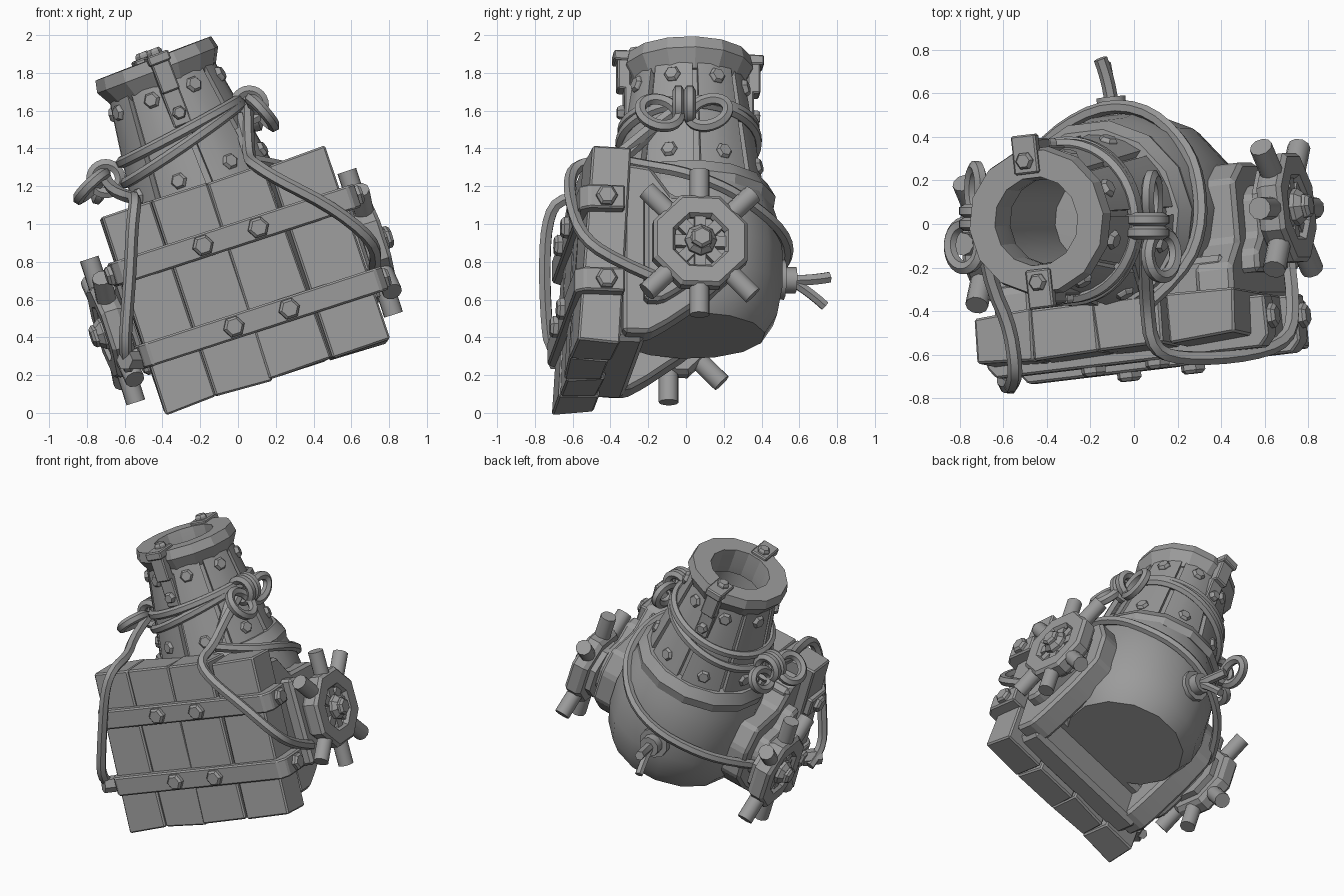
import bpy, bmesh, math, random
from mathutils import Matrix, Vector

if "Cube" in bpy.data.objects:
    bpy.data.objects.remove(bpy.data.objects["Cube"])
random.seed(4)
T, TAU = Matrix.Translation, math.tau


def rot(deg, axis):
    return Matrix.Rotation(math.radians(deg), 4, axis)


# Whole mortar leans and is slightly yawed; the barrel leans a little more
BODY = rot(-18, 'Y') @ T((.22, .02, 0)) @ rot(6.5, 'Z')
BARREL = BODY @ T((0, 0, .64)) @ rot(-3, 'Y') @ T((0, 0, -.64))
IDENT = Matrix.Identity(4)

iron = bpy.data.materials.new("iron grey")
iron.use_nodes = True
iron.diffuse_color = (.33, .33, .33, 1)
iron.node_tree.nodes["Principled BSDF"].inputs["Base Color"].default_value = (.33, .33, .33, 1)


def smooth(ob, angle):
    bpy.ops.object.select_all(action='DESELECT')
    ob.select_set(True)
    bpy.context.view_layer.objects.active = ob
    bpy.ops.object.shade_smooth_by_angle(angle=math.radians(angle))


def finish(name, bm, mat, angle=25):
    bmesh.ops.remove_doubles(bm, verts=bm.verts, dist=.0005)
    bmesh.ops.recalc_face_normals(bm, faces=bm.faces)
    bm.transform(mat)
    me = bpy.data.meshes.new(name)
    bm.to_mesh(me)
    bm.free()
    me.materials.append(iron)
    ob = bpy.data.objects.new(name, me)
    bpy.context.collection.objects.link(ob)
    smooth(ob, angle)


def lathe(name, profile, n, mat, closed=False, start=0.0, sweep=TAU, angle=25):
    """Turn (radius, height) points about z; a partial sweep gets end caps."""
    bm = bmesh.new()
    full = sweep >= TAU - .001
    rings = []
    for i in range(n if full else n + 1):
        a = start + sweep * i / n
        rings.append([bm.verts.new((r * math.cos(a), r * math.sin(a), z)) for r, z in profile])
    m = len(profile)
    for i in range(n):
        a, b = rings[i], rings[(i + 1) % len(rings)]
        for j in range(m if closed else m - 1):
            k = (j + 1) % m
            bm.faces.new((a[j], b[j], b[k], a[k]))
    if not full:
        bm.faces.new(rings[0])
        bm.faces.new(rings[-1])
    finish(name, bm, mat, angle)


def prism(name, pts, lo, hi, mat, bevel=0.0, jitter=0.0):
    bm = bmesh.new()
    a = [bm.verts.new((x, y, lo)) for x, y in pts]
    b = [bm.verts.new((x, y, hi)) for x, y in pts]
    bm.faces.new(a)
    bm.faces.new(b)
    for i in range(len(pts)):
        k = (i + 1) % len(pts)
        bm.faces.new((a[i], a[k], b[k], b[i]))
    for v in bm.verts:
        v.co += Vector([random.uniform(-jitter, jitter) for _ in range(3)])
    bmesh.ops.recalc_face_normals(bm, faces=bm.faces)
    if bevel:
        bmesh.ops.bevel(bm, geom=bm.edges[:], offset=bevel, segments=1, affect='EDGES')
    finish(name, bm, mat, 10)


def box(name, x0, x1, y0, y1, z0, z1, mat, **kw):
    prism(name, [(x0, y0), (x1, y0), (x1, y1), (x0, y1)], z0, z1, mat, **kw)


def facing(pos, direction):
    return T(pos) @ Vector(direction).to_track_quat('Z', 'Y').to_matrix().to_4x4()


def bolt(name, pos, direction, base, r=.05):
    lathe(name, [(0, -.02), (r, -.02), (r, .02), (r * .75, .035), (0, .035)], 6,
          base @ facing(pos, direction), angle=10)


def rod(name, p, q, r, base, n=10):
    p, q = Vector(p), Vector(q)
    length = (q - p).length
    lathe(name, [(0, 0), (r, 0), (r, length), (0, length)], n, base @ facing(p, q - p), angle=40)


def rope(name, pts, r=.034, base=IDENT, cyclic=False):
    cu = bpy.data.curves.new(name, 'CURVE')
    cu.dimensions = '3D'
    cu.bevel_depth, cu.bevel_resolution, cu.use_fill_caps = r, 1, True
    sp = cu.splines.new('NURBS')
    sp.points.add(len(pts) - 1)
    for point, co in zip(sp.points, pts):
        point.co = (*(base @ Vector(co)), 1)
    sp.order_u, sp.resolution_u = 3, 3
    sp.use_endpoint_u, sp.use_cyclic_u = not cyclic, cyclic
    cu.materials.append(iron)
    ob = bpy.data.objects.new(name, cu)
    bpy.context.collection.objects.link(ob)
    bpy.ops.object.select_all(action='DESELECT')
    ob.select_set(True)
    bpy.context.view_layer.objects.active = ob
    bpy.ops.object.convert(target='MESH')
    smooth(ob, 50)


def rope_loop(name, centre, a, b):
    c, a, b = Vector(centre), Vector(a), Vector(b)
    rope(name, [c + a * math.cos(TAU * i / 8) + b * math.sin(TAU * i / 8) for i in range(8)],
         .032, cyclic=True)


# Round powder chamber and its collar
lathe("chamber", [(0, .36), (.40, .36), (.465, .46), (.495, .62), (.495, .8), (.47, .98),
                  (.42, 1.13), (0, 1.16)], 14, BODY, angle=35)
lathe("collar", [(.36, 1.06), (.45, 1.06), (.46, 1.12), (.42, 1.19), (.36, 1.19)], 14, BARREL, closed=True)

# Hollow barrel core, staves and muzzle ring
lathe("barrel_core", [(.37, 1.1), (.272, 1.8), (.22, 1.86), (.2, 1.0), (0, .98)], 16, BARREL)
for i in range(8):
    lathe(f"stave_{i}", [(.33, 1.12), (.405, 1.12), (.298, 1.8), (.25, 1.8)], 3, BARREL, closed=True,
          start=TAU * (i + .06) / 8, sweep=TAU * .88 / 8, angle=15)
    a = TAU * (i + .5) / 8
    d = Vector((math.cos(a), math.sin(a), .16))
    for row, w, r in (("upper", 1.72, .298), ("lower", 1.27, .365)):
        bolt(f"{row}_barrel_bolt_{i}", (r * d.x, r * d.y, w), d, BARREL, .045)
lathe("muzzle_ring", [(.2, 1.74), (.29, 1.76), (.345, 1.86), (.33, 1.925), (.205, 1.925), (.195, 1.8)],
      14, BARREL, closed=True, angle=15)

# Clips over the muzzle, front and back
for side, turn in (("front", 0), ("back", 180)):
    m = BARREL @ T((-.015, 0, 0)) @ rot(turn, 'Z')
    box(f"{side}_clip_top", -.06, .06, -.4, -.22, 1.89, 1.945, m, bevel=.008)
    box(f"{side}_clip_arm", -.05, .05, -.38, -.31, 1.73, 1.92, m, bevel=.008)
    box(f"{side}_clip_strap", -.05, .05, -.345, -.27, 1.54, 1.76, m, bevel=.008)
    bolt(f"{side}_clip_top_bolt", (0, -.28, 1.94), (0, 0, 1), m, .042)
    bolt(f"{side}_clip_strap_bolt", (0, -.345, 1.61), (0, -1, 0), m, .038)

# Timber planks on the front, leaning back slightly
to_side = Matrix(((0, 0, 1, 0), (1, 0, 0, 0), (0, 1, 0, 0), (0, 0, 0, 1)))
edges = [-.66, -.37, -.07, .26, .61]
for i in range(4):
    prism(f"plank_{i}", [(-.66, .115), (-.45, .115), (-.38, 1.2), (-.595, 1.2)],
          edges[i] + .003, edges[i + 1] - .003, BODY @ to_side, bevel=.01, jitter=.014)
box("rear_beam", -.58, .54, -.42, -.22, .36, 1.08, BODY, bevel=.03)
box("foot_beam", -.52, .5, -.48, -.29, .16, .42, BODY, bevel=.03)

# Iron bands with bolts
for name, w, y, shift in (("lower", .44, -.685, 0), ("upper", .9, -.66, -.02)):
    prism(f"{name}_band", [(-.69, -.42), (-.69, y + .05), (-.65, y), (.63, y), (.675, y + .05), (.675, -.42)],
          w - .065, w + .065, BODY, bevel=.01)
    for x in (-.18, .13):
        bolt(f"{name}_band_bolt", (x + shift, y - .005, w), (0, -1, 0), BODY, .058)
    for x in (-.69, .675):
        bolt(f"{name}_side_bolt", (x, -.52, w), (x, 0, 0), BODY, .058)

# Side cheeks, hand wheels and pegs
outer = [(-.42, .18), (-.42, 1.12), (-.27, 1.1), (-.16, .95), (.12, .93), (.2, .78), (.2, .56),
         (.04, .4), (-.18, .24), (-.28, .18)]
inner = [(y * .65 - .04, w * .65 + .22) for y, w in outer]
for side, s in (("left", 1), ("right", -1)):
    for part, shape, x0, x1 in (("cheek", outer, .4, .58), ("cheek_pad", inner, .55, .66)):
        prism(f"{side}_{part}", shape, min(s * x0, s * x1), max(s * x0, s * x1), BODY @ to_side, bevel=.02)
    wheel = BODY @ T((s * .665, -.03, .64 if s > 0 else .62)) @ rot(90 * s, 'Y')
    lathe(f"{side}_wheel", [(.16, 0), (.25, 0), (.27, .03), (.27, .1), (.25, .12), (.16, .12), (.14, .09)],
          8, wheel, closed=True, start=TAU / 16, angle=10)
    lathe(f"{side}_wheel_back", [(0, -.04), (.2, -.04), (.2, .05), (0, .05)], 8, wheel, start=TAU / 16)
    lathe(f"{side}_hub", [(0, .03), (.085, .03), (.085, .12), (.06, .15), (0, .15)], 8, wheel, angle=10)
    bolt(f"{side}_hub_bolt", (0, 0, .145), (0, 0, 1), wheel, .06)
    for i in range(8):
        spin = wheel @ rot(45 * i, 'Z')
        box(f"{side}_spoke_{i}", .06, .17, -.03, .03, .04, .1, spin)
        if i not in (2, 6):
            rod(f"{side}_peg_{i}", (.22, 0, .06), (.4, 0, .06), .053, spin)

# Vent and split fuse at the back
vent = BODY @ T((-.04, .46, .7))
rod("vent_base", (0, -.06, 0), (0, .05, 0), .105, vent)
rod("vent_tip", (0, 0, 0), (0, .11, 0), .07, vent)
rope("fuse_upper", [(0, .08, 0), (0, .18, 0), (-.02, .29, .03)], .032, vent)
rope("fuse_lower", [(0, .08, 0), (-.02, .18, -.05), (-.05, .27, -.12)], .028, vent)

# Ropes wound round the barrel, and one slung round the chamber
for i, (w0, tilt) in enumerate(((1.515, .045), (1.45, .09))):
    ring = []
    for k in range(16):
        a = TAU * k / 16
        w = w0 + tilt * math.cos(a)
        r = .42 - (w - 1.12) * .157
        ring.append((r * math.cos(a), r * math.sin(a), w))
    rope(f"barrel_rope_{i}", ring, .03, BARREL, True)
rope("chamber_rope", [(.07, -.36, 1.34), (.23, -.22, 1.31), (.31, -.02, 1.28), (.3, .2, 1.2),
                      (.24, .36, 1.1), (.08, .52, .96), (-.13, .55, .82), (-.36, .43, .68),
                      (-.52, .24, .57), (-.6, .05, .5)], .032)

# Knots with bow loops on both sides
for side, c, down in (("left", Vector((.06, -.01, 1.62)), Vector((.045, 0, -.075))),
                      ("right", Vector((-.7, .03, 1.23)), Vector((-.05, 0, -.07)))):
    for k in (-1, 1):
        drop = Vector((down.x * (1 - .5 * k), 0, down.z))
        rope_loop(f"{side}_bow_{k}", c + Vector((drop.x, k * .13, -.03)), (0, .11, .02 * k), drop)
        rope_loop(f"{side}_knot_{k}", c + Vector((0, k * .03, .01)), (.065, 0, -.05), (.05, 0, .065))

# Loose ropes hanging over the front
rope("left_hanging_rope", [(.05, -.03, 1.62), (.05, -.2, 1.5), (.06, -.38, 1.34), (.08, -.57, 1.32),
                           (.2, -.62, 1.24), (.48, -.61, 1.1), (.7, -.55, .93), (.74, -.4, .82),
                           (.71, -.17, .72)])
rope("left_knot_tail", [(.0, -.1, 1.57), (.04, -.25, 1.42), (.07, -.36, 1.33)])
rope("right_hanging_rope", [(-.7, -.02, 1.24), (-.67, -.25, 1.18), (-.57, -.46, 1.14), (-.54, -.68, 1.14),
                            (-.56, -.74, 1.0), (-.57, -.75, .75), (-.59, -.74, .5), (-.6, -.72, .32),
                            (-.58, -.6, .24)])
rod("rope_anchor", (-.6, -.7, .28), (-.52, -.6, .28), .055, IDENT, 6)
